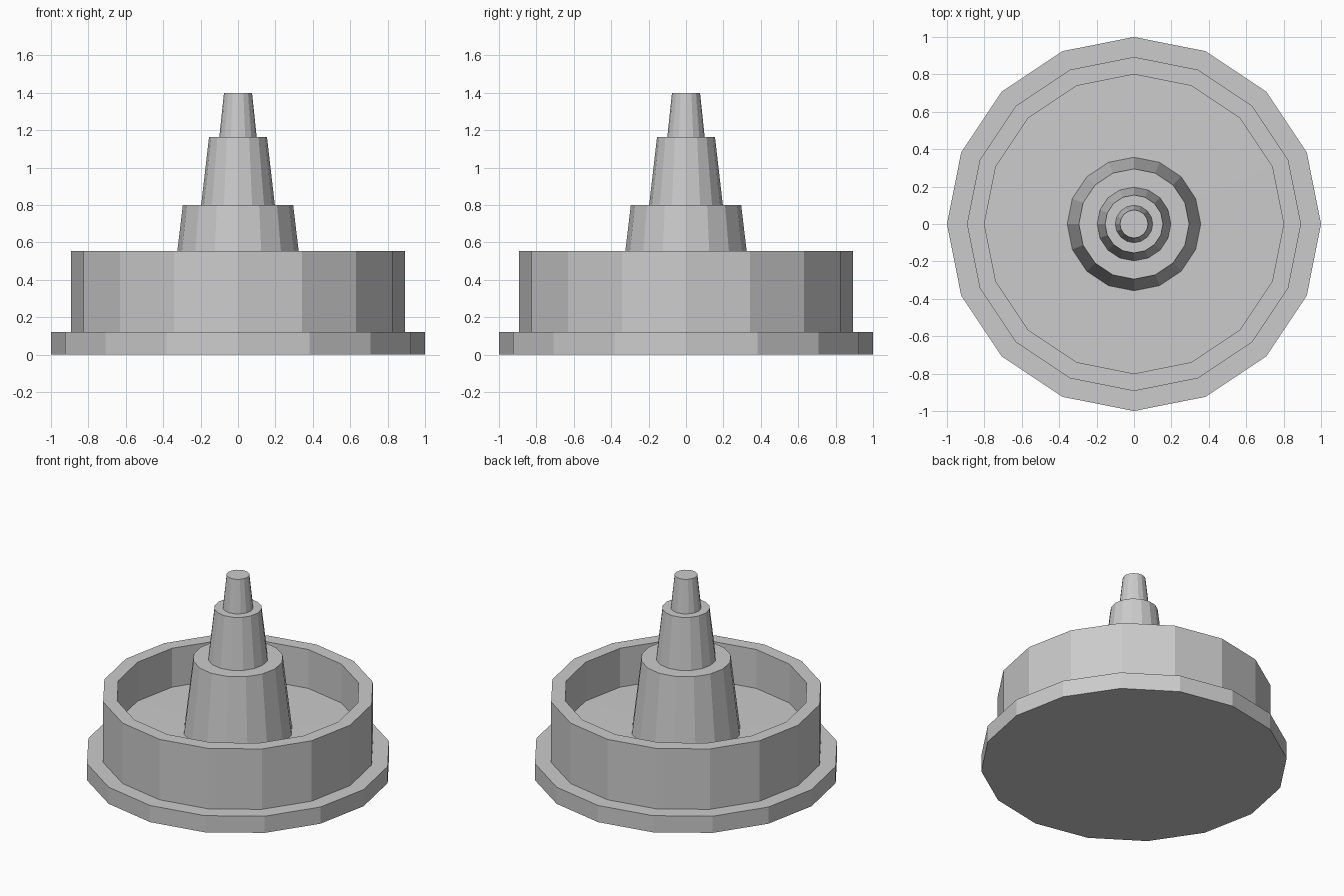
import bpy, bmesh, math

if "Cube" in bpy.data.objects:
    bpy.data.objects.remove(bpy.data.objects["Cube"])

SIDES = 16


def lathe(name, profile):
    """Revolve (radius, height) points around z; cap both ends."""
    bm = bmesh.new()
    rings = []
    for r, z in profile:
        rings.append([bm.verts.new((r * math.cos(2 * math.pi * i / SIDES),
                                    r * math.sin(2 * math.pi * i / SIDES), z))
                      for i in range(SIDES)])
    for a, b in zip(rings, rings[1:]):
        for i in range(SIDES):
            j = (i + 1) % SIDES
            bm.faces.new((a[i], a[j], b[j], b[i]))
    bm.faces.new(rings[0][::-1])
    bm.faces.new(rings[-1])
    mesh = bpy.data.meshes.new(name)
    bm.to_mesh(mesh)
    bm.free()
    obj = bpy.data.objects.new(name, mesh)
    bpy.context.collection.objects.link(obj)
    return obj


# One continuous turned body: plinth, basin wall, floor and stepped spire
lathe("stepped_fountain", [
    (1.00, 0.00), (1.00, 0.12),      # plinth
    (0.893, 0.12), (0.893, 0.555),   # outer wall
    (0.80, 0.555), (0.80, 0.275),    # rim and inner wall
    (0.357, 0.28), (0.295, 0.80),    # floor and lower tier
    (0.197, 0.80), (0.155, 1.163),   # middle tier
    (0.10, 1.163), (0.075, 1.40),    # top tier
])
